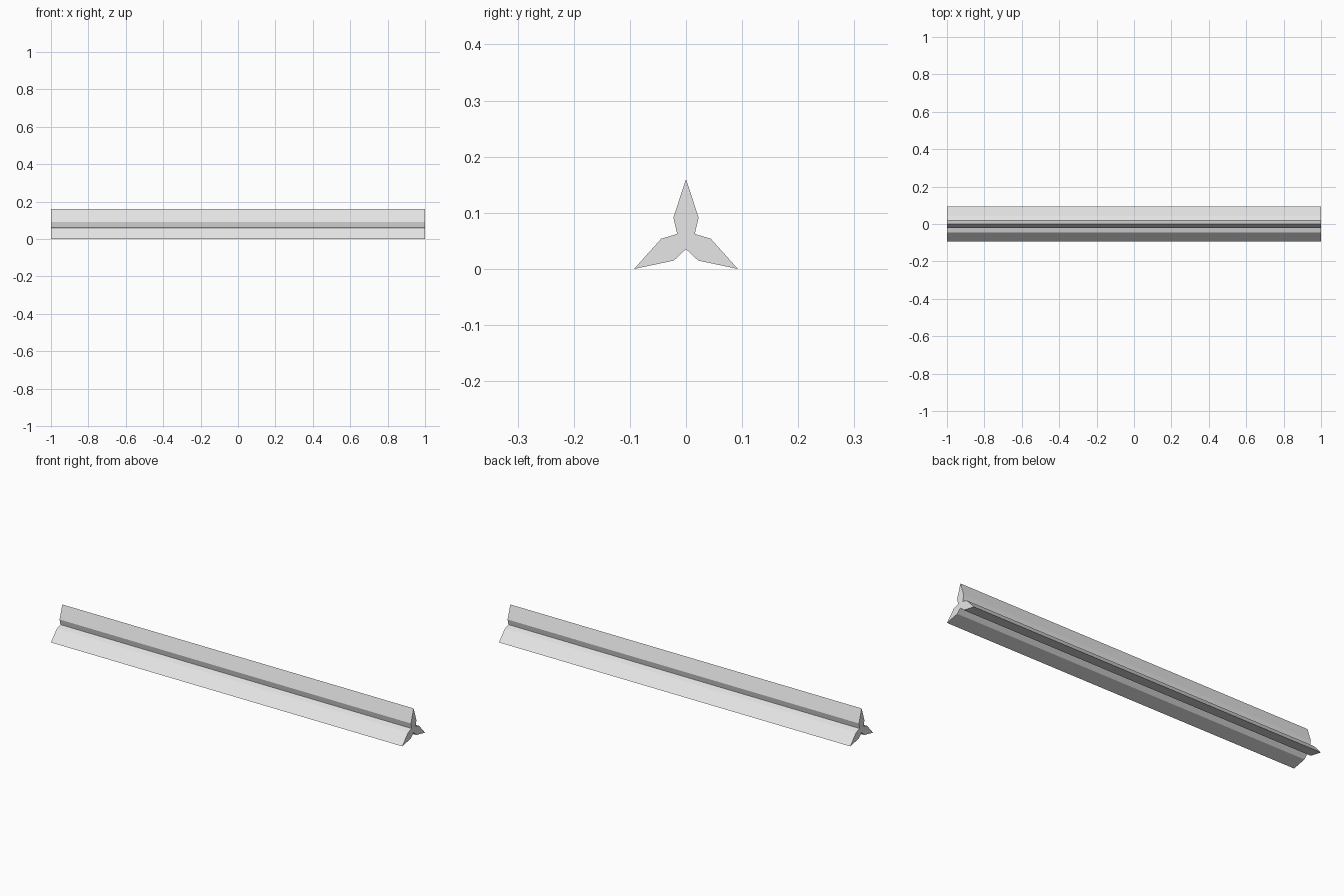
import bpy, bmesh, math

if "Cube" in bpy.data.objects:
    bpy.data.objects.remove(bpy.data.objects["Cube"])

# Single pale grey plastic
mat = bpy.data.materials.new("pale_grey_plastic")
mat.diffuse_color = (0.8, 0.795, 0.795, 1)
mat.use_nodes = True
mat.node_tree.nodes["Principled BSDF"].inputs["Base Color"].default_value = mat.diffuse_color

LENGTH = 2.0
CENTRE_Z = 0.0533

# One blade of the three-bladed section (y, z about the centre): shoulder, tip, shoulder, valley
valley = 0.018
blade = [(0.0225, 0.038), (0.0, 0.1067), (-0.0225, 0.038),
         (-valley * math.cos(math.radians(30)), valley * 0.5)]

profile = []
for k in range(3):
    a = k * math.tau / 3
    c, s = math.cos(a), math.sin(a)
    profile += [(y * c - z * s, y * s + z * c) for y, z in blade]

# Extrude the section along x
bm = bmesh.new()
verts = [bm.verts.new((-LENGTH / 2, y, z + CENTRE_Z)) for y, z in profile]
cap = bm.faces.new(verts)
ext = bmesh.ops.extrude_face_region(bm, geom=[cap], use_keep_orig=True)
moved = [g for g in ext["geom"] if isinstance(g, bmesh.types.BMVert)]
bmesh.ops.translate(bm, verts=moved, vec=(LENGTH, 0, 0))
bmesh.ops.recalc_face_normals(bm, faces=bm.faces)

mesh = bpy.data.meshes.new("triangular_ruler")
bm.to_mesh(mesh)
bm.free()
mesh.materials.append(mat)
ruler = bpy.data.objects.new("triangular_ruler", mesh)
bpy.context.collection.objects.link(ruler)
